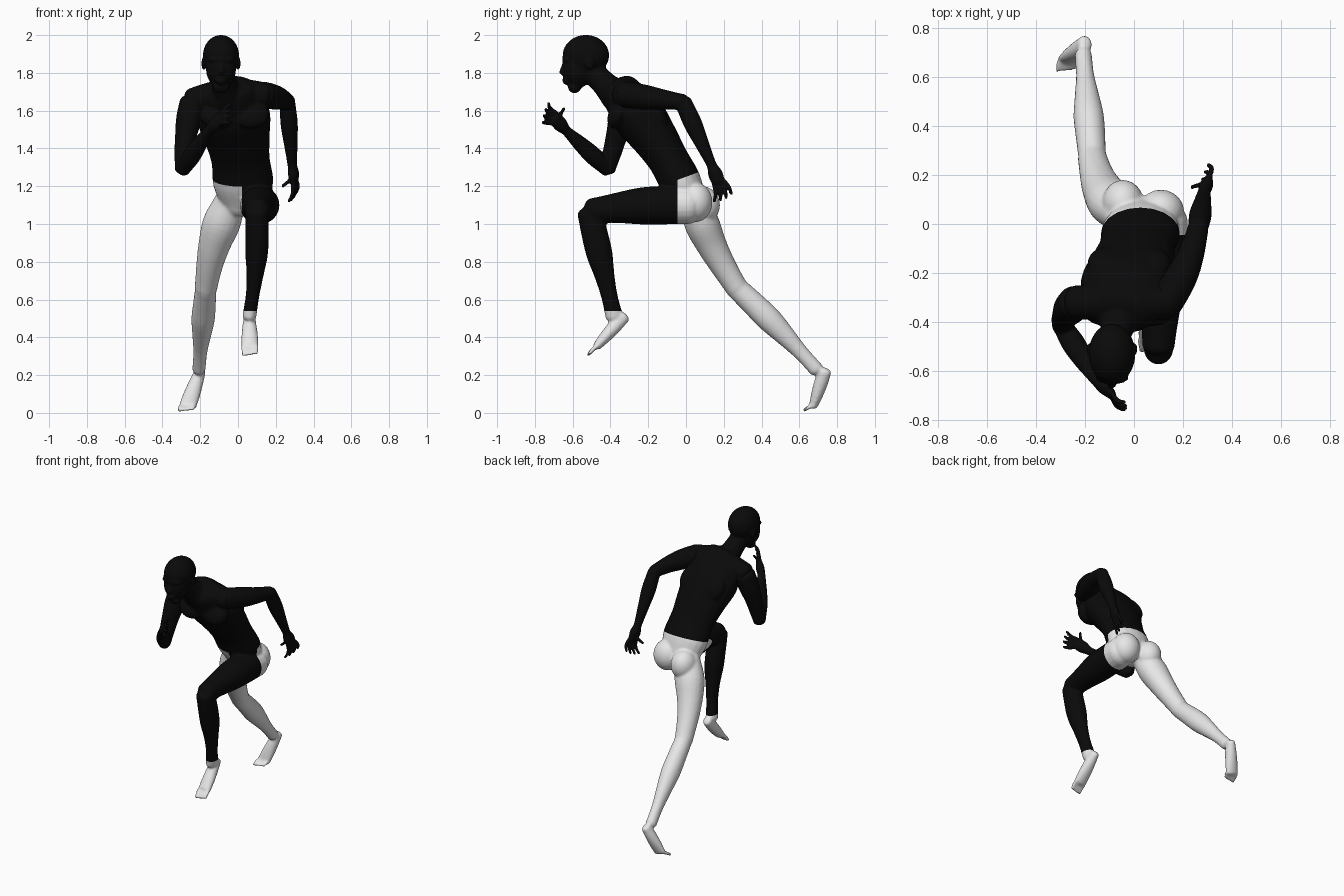
import bpy
import bmesh
import math
from mathutils import Vector, Matrix

old = bpy.data.objects.get("Cube")
if old:
    bpy.data.objects.remove(old, do_unlink=True)

X_AXIS, Y_AXIS, Z_AXIS = Vector((1, 0, 0)), Vector((0, 1, 0)), Vector((0, 0, 1))
STRAIGHT = Vector()


def make_material(name, value):
    mat = bpy.data.materials.new(name)
    mat.use_nodes = True
    colour = (value, value, value, 1)
    mat.diffuse_color = colour
    bsdf = mat.node_tree.nodes["Principled BSDF"]
    bsdf.inputs["Base Color"].default_value = colour
    bsdf.inputs["Roughness"].default_value = .8
    return mat


black = make_material("matte black", .003)
white = make_material("soft white", .8)


def smooth_value(values, t):
    """Sample evenly spaced values along a Catmull-Rom curve."""
    last = len(values) - 1
    i = min(int(t * last), last - 1)
    f = t * last - i
    a, b, c, d = (values[min(max(i + k, 0), last)] for k in (-1, 0, 1, 2))
    return b + f / 2 * (c - a + f * (2 * a - 5 * b + 4 * c - d + f * (3 * b - a - 3 * c + d)))


def limb(bm, start, end, radii, depth=(1, 1), bow=STRAIGHT, side=X_AXIS, segs=20):
    """Skin a bowed limb of changing radius, with rounded ends."""
    start, end = Vector(start), Vector(end)
    steps = 4 * (len(radii) - 1)
    rings = []

    def add_ring(t, push=0, scale=1):
        tangent = (end - start + bow * math.pi * math.cos(math.pi * t)).normalized()
        u = (side - tangent * side.dot(tangent)).normalized()
        v = tangent.cross(u)
        wide = smooth_value(radii, t)
        deep = wide * (depth[0] + (depth[1] - depth[0]) * t)
        origin = start.lerp(end, t) + bow * math.sin(math.pi * t)
        origin += tangent * push * min(wide, deep) * .6
        turns = [math.tau * k / segs for k in range(segs)]
        rings.append([bm.verts.new(origin + (u * math.cos(a) * wide + v * math.sin(a) * deep) * scale)
                      for a in turns])

    cap = [math.radians(a) for a in (75, 50, 25)]
    for a in cap:
        add_ring(0, -math.sin(a), math.cos(a))
    for i in range(steps + 1):
        add_ring(i / steps)
    for a in reversed(cap):
        add_ring(1, math.sin(a), math.cos(a))
    for lower, upper in zip(rings, rings[1:]):
        for k in range(segs):
            n = (k + 1) % segs
            bm.faces.new((lower[k], lower[n], upper[n], upper[k]))
    bm.faces.new(list(reversed(rings[0])))
    bm.faces.new(rings[-1])


def ball(bm, centre, radii, tilt=0):
    matrix = (Matrix.Translation(centre) @ Matrix.Rotation(math.radians(tilt), 4, "X")
              @ Matrix.Diagonal((*radii, 1)))
    bmesh.ops.create_uvsphere(bm, u_segments=24, v_segments=16, radius=1, matrix=matrix)


def digit(bm, base, tip, bow):
    limb(bm, base, tip, (.011, .011, .009), bow=bow, segs=10)


def foot(bm, heel, sole, reach):
    """Foot tapering from a deep heel to a flat row of five toes."""
    sole, reach = Vector(sole), Vector(reach)
    limb(bm, heel, sole, (.03, .038, .044, .046), depth=(1.2, .5))
    for k in range(-2, 3):
        base = sole + X_AXIS * k * .018
        digit(bm, base, base + reach * (1 - k * .05), Z_AXIS * .004)


def hand(bm, wrist, knuckles, across, reach, thumb_tip, curl):
    """Flat palm with four fanned fingers and a thumb."""
    wrist, knuckles, reach = Vector(wrist), Vector(knuckles), Vector(reach)
    across, curl = Vector(across).normalized(), Vector(curl)
    limb(bm, wrist, knuckles, (.027, .04, .037), depth=(.9, .5), side=across)
    for k in (-1.5, -.5, .5, 1.5):
        base = knuckles + across * k * .02
        digit(bm, base, base + reach * (1.1 - abs(k) * .1) + across * k * .015, curl)
    digit(bm, wrist.lerp(knuckles, .5), thumb_tip, curl)


def fuse(bm, name, voxel, cuts=(), is_black=lambda c: True):
    """Weld the overlapping forms into one skin, cut colour borders, paint by rule."""
    bmesh.ops.recalc_face_normals(bm, faces=bm.faces[:])
    mesh = bpy.data.meshes.new(name)
    bm.to_mesh(mesh)
    bm.free()
    obj = bpy.data.objects.new(name, mesh)
    bpy.context.collection.objects.link(obj)
    remesh = obj.modifiers.new("weld", "REMESH")
    remesh.mode = "VOXEL"
    remesh.voxel_size = voxel
    soften = obj.modifiers.new("soften", "SMOOTH")
    soften.factor = .5
    soften.iterations = 4
    graph = bpy.context.evaluated_depsgraph_get()
    skin = bmesh.new()
    skin.from_mesh(obj.evaluated_get(graph).to_mesh())
    obj.modifiers.clear()
    for point, normal in cuts:
        geom = skin.verts[:] + skin.edges[:] + skin.faces[:]
        bmesh.ops.bisect_plane(skin, geom=geom, dist=.0001, plane_co=point, plane_no=normal)
    for face in skin.faces:
        face.smooth = True
        face.material_index = 0 if is_black(face.calc_center_median()) else 1
    skin.to_mesh(mesh)
    skin.free()
    mesh.materials.append(black)
    mesh.materials.append(white)


body = bmesh.new()

# Torso leaning forward, shoulder yoke, chest and shoulder blades
limb(body, (.04, .03, 1.1), (-.05, -.35, 1.7), (.13, .16, .155, .175, .195, .15),
     depth=(.68, .72), bow=Vector((.01, .03, 0)))
limb(body, (-.24, -.32, 1.65), (.14, -.32, 1.68), (.07, .075, .07), bow=Z_AXIS * .03, side=Y_AXIS)
for x in (-.11, .07):
    ball(body, (x, -.36, 1.58), (.095, .05, .08), -25)
    ball(body, (x, -.16, 1.58), (.08, .05, .1), 30)

# Neck, skull, jaw, chin, lips, brow, nose and ears
face_x = -.09
limb(body, (-.055, -.37, 1.68), (face_x, -.5, 1.81), (.085, .067, .065))
ball(body, (face_x, -.53, 1.893), (.096, .124, .108))
ball(body, (face_x, -.575, 1.82), (.08, .076, .1), 8)
ball(body, (face_x, -.59, 1.725), (.045, .035, .033))
ball(body, (face_x, -.635, 1.76), (.032, .02, .022))
ball(body, (face_x, -.628, 1.87), (.07, .028, .02))
limb(body, (face_x, -.645, 1.85), (face_x, -.655, 1.8), (.01, .018))
for ear in (-.092, .092):
    ball(body, (face_x + ear, -.51, 1.85), (.012, .024, .036), 15)

# Buttocks
ball(body, (-.045, .085, 1.1), (.085, .095, .1))
ball(body, (.11, .05, 1.115), (.095, .09, .105))

# Raised left leg
limb(body, (.12, .02, 1.1), (.1, -.5, 1.07), (.1, .102, .098, .08, .066), bow=Z_AXIS * .01)
limb(body, (.1, -.51, 1.06), (.06, -.38, .51), (.06, .062, .06, .045, .036, .037),
     depth=(1.1, 1.25), bow=X_AXIS * .015)
foot(body, (.06, -.33, .51), (.063, -.47, .355), (0, -.045, -.045))

# Trailing right leg
limb(body, (-.04, .04, 1.12), (-.17, .27, .66), (.085, .1, .085, .07, .06),
     depth=(.9, 1), bow=Vector((-.02, -.02, 0)))
limb(body, (-.17, .27, .66), (-.207, .69, .23), (.057, .06, .062, .05, .037, .035),
     depth=(1.05, 1.12), bow=Z_AXIS * .01)
foot(body, (-.2, .735, .22), (-.265, .675, .04), (-.012, -.045, -.025))

# Shirt hem slopes up to the back; one stocking runs from hip to ankle
hem_point, hem_normal = Vector((0, 0, 1.25)), Vector((0, -.35, .94))
inner_thigh, hip, ankle = .022, -.045, .54
borders = [(hem_point, hem_normal), (X_AXIS * inner_thigh, X_AXIS),
           (Y_AXIS * hip, Y_AXIS), (Z_AXIS * ankle, Z_AXIS)]


def clothed(c):
    shirt = (c - hem_point).dot(hem_normal) > 0
    return shirt or (c.x > inner_thigh and c.y < hip and c.z > ankle)


fuse(body, "body", .0085, borders, clothed)

# Left arm, swung back
elbow, wrist = (.262, -.015, 1.645), (.288, .137, 1.31)
arm = bmesh.new()
limb(arm, (.13, -.32, 1.685), elbow, (.07, .066, .053, .043), bow=X_AXIS * .02)
limb(arm, elbow, wrist, (.041, .046, .036, .026), depth=(1.1, 1))
hand(arm, wrist, (.3, .173, 1.22), across=(.3, .8, .35), reach=(-.015, .023, -.085),
     thumb_tip=(.235, .15, 1.2), curl=(.01, .008, 0))
fuse(arm, "left_arm", .006)

# Right arm, bent in front of the chest
elbow, wrist = (-.293, -.415, 1.29), (-.155, -.635, 1.495)
arm = bmesh.new()
limb(arm, (-.24, -.32, 1.64), elbow, (.07, .068, .057, .05, .042), bow=X_AXIS * -.01)
limb(arm, elbow, wrist, (.04, .048, .04, .026))
hand(arm, wrist, (-.09, -.695, 1.56), across=(0, .3, 1), reach=(.055, -.05, .03),
     thumb_tip=(-.085, -.645, 1.612), curl=(-.006, -.012, 0))
fuse(arm, "right_arm", .006)
